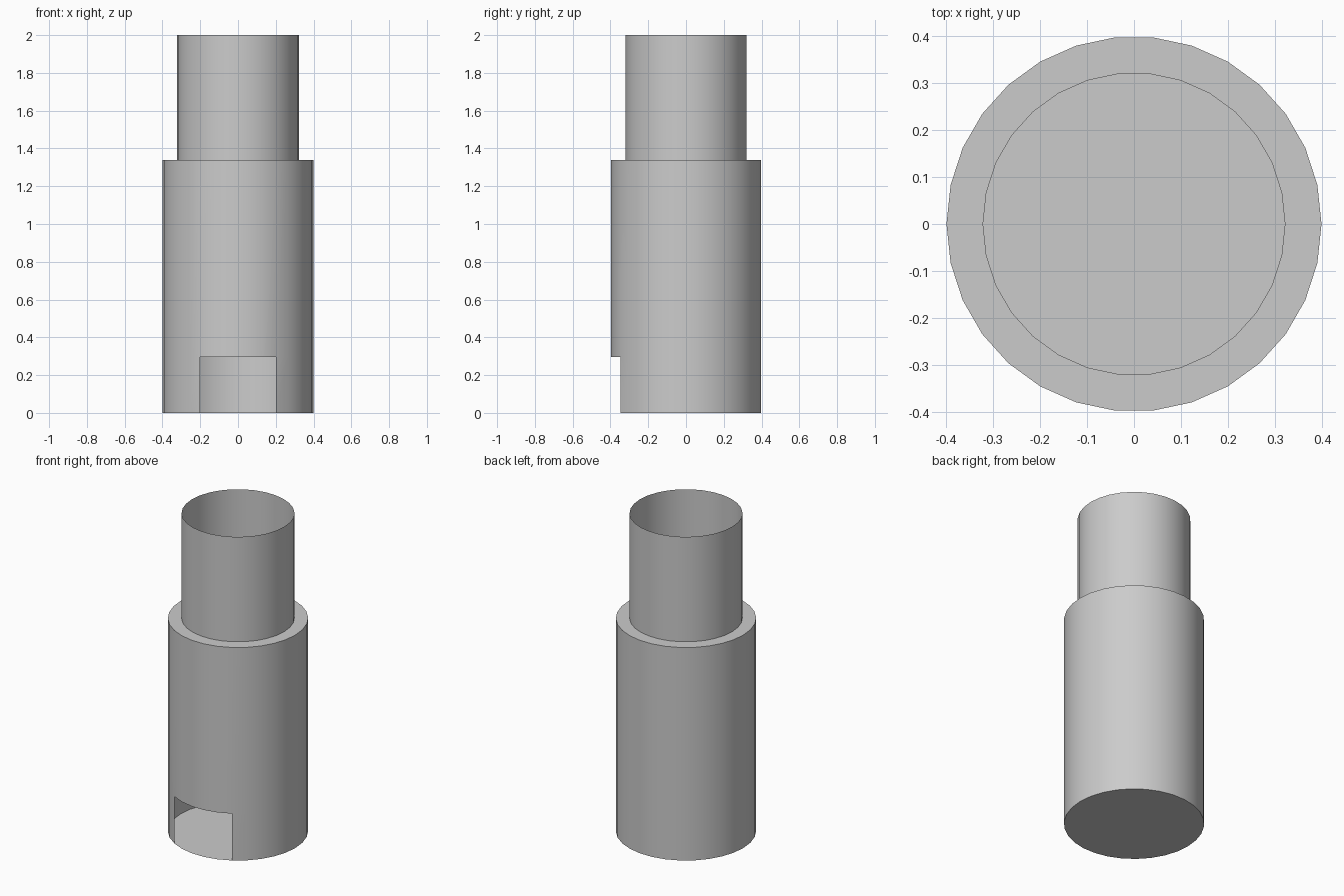
import bpy, bmesh
from math import cos, sin, pi, radians

if "Cube" in bpy.data.objects:
    bpy.data.objects.remove(bpy.data.objects["Cube"])

SIDES = 30
bm = bmesh.new()


def ring(radius, z):
    return [bm.verts.new((radius * cos(2 * pi * i / SIDES),
                          radius * sin(2 * pi * i / SIDES), z)) for i in range(SIDES)]


def bridge(low, high, skip=()):
    for i in range(SIDES):
        if i not in skip:
            j = (i + 1) % SIDES
            bm.faces.new((low[i], low[j], high[j], high[i]))


# Stepped thin-walled profile: body, ledge, open neck
profile = [(0.4, 0), (0.4, 0.295), (0.4, 1.34), (0.322, 1.34), (0.322, 2)]
rings = [ring(r, z) for r, z in profile]

# The five front panels of the lowest band are left out as the opening
bridge(rings[0], rings[1], skip=range(20, 25))
for low, high in zip(rings[1:], rings[2:]):
    bridge(low, high)

# Floor disc
bm.faces.new(rings[0][::-1])

mesh = bpy.data.meshes.new("stepped_tube")
bm.to_mesh(mesh)
bm.free()
tube = bpy.data.objects.new("stepped_tube", mesh)
bpy.context.collection.objects.link(tube)

# Smooth walls with crisp steps
bpy.context.view_layer.objects.active = tube
tube.select_set(True)
bpy.ops.object.shade_smooth_by_angle(angle=radians(30))
